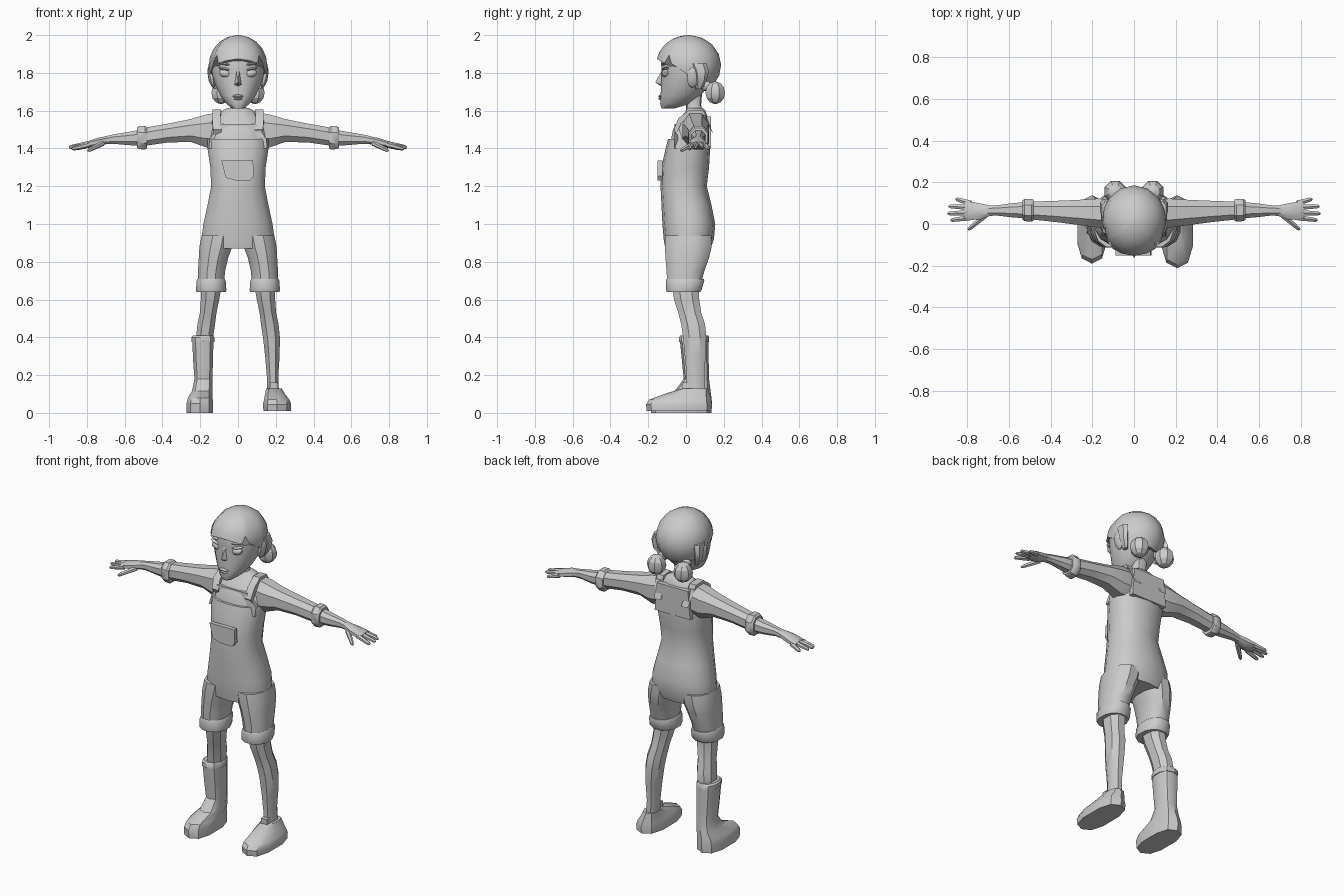
import bpy, math
from mathutils import Vector, Matrix

grey = bpy.data.materials.new("light grey")
grey.diffuse_color = (0.6, 0.6, 0.6, 1)


def make(name, verts, faces, angle=35, mirror=False):
    me = bpy.data.meshes.new(name)
    me.from_pydata([tuple(v) for v in verts], [], faces)
    me.materials.append(grey)
    ob = bpy.data.objects.new(name, me)
    bpy.context.collection.objects.link(ob)
    bpy.ops.object.select_all(action='DESELECT')
    ob.select_set(True)
    bpy.context.view_layer.objects.active = ob
    bpy.ops.object.shade_smooth_by_angle(angle=math.radians(angle))
    if mirror:
        ob.modifiers.new("mirror", 'MIRROR').use_mirror_merge = False
    return ob


def skin(rings):
    """Join equal-length vertex rings and cap both ends."""
    n = len(rings[0])
    verts = [v for r in rings for v in r]
    faces = [(i*n+j, i*n+(j+1) % n, (i+1)*n+(j+1) % n, (i+1)*n+j)
             for i in range(len(rings)-1) for j in range(n)]
    return verts, faces + [tuple(range(n))[::-1], tuple(range(len(verts)-n, len(verts)))]


def oval(n, p):
    """Unit superellipse points."""
    pts = []
    for k in range(n):
        a = 2*math.pi*(k+.5)/n
        c, s = math.cos(a), math.sin(a)
        pts.append((math.copysign(abs(c)**(2/p), c), math.copysign(abs(s)**(2/p), s)))
    return pts


def column(name, rows, n=12, p=2.3, side=0, **kw):
    """Upright loft; rows are z, x centre, half width, front y, back y."""
    s = side or 1
    rings = [[Vector((s*cx + s*u*rx, (f+b)/2 + v*(b-f)/2, z)) for u, v in oval(n, p)]
             for z, cx, rx, f, b in rows]
    v, f = skin(rings)
    if s < 0:
        f = [q[::-1] for q in f]
    return make(name, v, f, **kw)


def limb(name, rows, n=8, p=2.3, **kw):
    """Sideways loft; rows are x, y centre, half depth, bottom z, top z."""
    rings = [[Vector((x, cy + u*ry, (lo+hi)/2 + v*(hi-lo)/2)) for u, v in oval(n, p)]
             for x, cy, ry, lo, hi in rows]
    return make(name, *skin(rings), mirror=True, **kw)


def ball(name, c, r, seg=8, rows=6, mirror=True, tilt=0, angle=35):
    rings = []
    for i in range(rows+1):
        t = math.pi*(.04 + .92*i/rows) - math.pi/2
        rings.append([Vector(c) + Matrix.Rotation(tilt, 3, 'Y') @ Vector(
            (r[0]*math.cos(t)*u, r[1]*math.cos(t)*v, r[2]*math.sin(t))) for u, v in oval(seg, 2)])
    return make(name, *skin(rings), mirror=mirror, angle=angle)


def plate(name, outline, y0, y1, mirror=False):
    """Flat x-z outline with thickness along y."""
    return make(name, *skin([[Vector((x, y, z)) for x, z in outline] for y in (y1, y0)]), mirror=mirror)


# Overalls body and shirt yoke
column("overalls_body", [
    (.87, 0, .19, -.11, .13), (.92, 0, .198, -.118, .148), (1.0, 0, .187, -.125, .155),
    (1.1, 0, .165, -.13, .135), (1.2, 0, .145, -.135, .11), (1.3, 0, .15, -.13, .122),
    (1.4, 0, .165, -.108, .128), (1.45, 0, .165, -.095, .128)], n=14)
column("shirt_yoke", [
    (1.43, 0, .16, -.085, .122), (1.5, 0, .15, -.072, .122),
    (1.56, 0, .125, -.035, .118), (1.6, 0, .085, .0, .105), (1.615, 0, .055, .005, .09)])

# Bib, back panel, pocket and shoulder straps
bib = [(-.155, 1.4), (.155, 1.4), (.15, 1.45), (.1, 1.53), (-.1, 1.53), (-.15, 1.45)]
v, f = skin([[Vector((x, y + (.05*(z-1.4)/.13 if z > 1.4 else 0)
             + (.05 if abs(x) > .12 else 0), z)) for x, z in bib] for y in (-.09, -.11)])
make("bib", v, f)
plate("back_panel", [(-.12, 1.4), (.12, 1.4), (.105, 1.57), (-.105, 1.57)], .105, .132)
plate("pocket", [(-.065, 1.245), (-.01, 1.23), (.065, 1.23), (.083, 1.255), (.08, 1.335), (-.088, 1.335)],
      -.15, -.125)
strap = [(.11, -.065, 1.5), (.115, -.04, 1.56), (.112, .02, 1.605), (.11, .09, 1.6), (.09, .13, 1.5)]
make("shoulder_strap", *skin([[Vector((x+dx, y+dy, z+dz)) for dx, dy, dz in (
    (-.022, 0, 0), (.022, 0, 0), (.022, .015, -.025), (-.022, .015, -.025))] for x, y, z in strap]),
     mirror=True)

# Shorts with turned-up cuffs
column("shorts_leg", [
    (.66, .145, .07, -.1, .075), (.75, .14, .074, -.106, .1), (.82, .13, .08, -.112, .125),
    (.88, .117, .09, -.116, .14), (.94, .105, .09, -.115, .14)], mirror=True)
column("shorts_cuff", [
    (.64, .142, .08, -.105, .078), (.65, .142, .083, -.108, .085),
    (.70, .142, .079, -.11, .1), (.71, .142, .073, -.106, .098)], mirror=True)

# Legs
column("leg", [
    (.1, .185, .034, .0, .105), (.2, .183, .033, .0, .1), (.3, .182, .041, -.01, .108),
    (.4, .177, .048, -.02, .112), (.47, .168, .05, -.03, .105), (.53, .158, .047, -.045, .085),
    (.6, .148, .052, -.068, .075), (.68, .14, .058, -.08, .07)], n=8, mirror=True)

# Low shoe on one side, tall boot on the other
column("shoe", [
    (0.01, .207, .075, -.208, .135), (.045, .207, .078, -.212, .138), (.07, .205, .07, -.195, .132),
    (.1, .196, .055, -.115, .125), (.13, .19, .043, -.02, .115)], n=10, p=2.6, side=1)
column("boot", [
    (0, .202, .073, -.185, .135), (.05, .202, .073, -.19, .138), (.08, .2, .068, -.17, .135),
    (.115, .19, .056, -.06, .13), (.18, .183, .049, -.012, .122), (.28, .185, .055, -.022, .12),
    (.38, .186, .058, -.032, .118)], n=10, p=2.6, side=-1)
column("boot_collar", [
    (.375, .186, .063, -.037, .123), (.4, .186, .063, -.037, .123), (.41, .184, .055, -.03, .117)],
       n=10, side=-1)
plate("shoe_tongue", [(.165, .09), (.215, .09), (.21, .16), (.17, .16)], -.02, .01)

# Sleeves, rolled cuffs, forearms
limb("sleeve", [
    (.09, .05, .07, 1.4, 1.6), (.17, .052, .075, 1.4, 1.585), (.25, .055, .066, 1.43, 1.56),
    (.37, .06, .055, 1.428, 1.535), (.5, .065, .045, 1.41, 1.512)])
limb("sleeve_cuff", [(.482, .066, .054, 1.395, 1.515), (.492, .066, .059, 1.39, 1.523),
                     (.525, .067, .057, 1.392, 1.522), (.535, .067, .05, 1.4, 1.512)])
limb("forearm", [(.5, .066, .043, 1.41, 1.505), (.58, .066, .037, 1.415, 1.49),
                 (.66, .065, .026, 1.423, 1.476), (.71, .063, .027, 1.42, 1.464)])

# Hands
limb("palm", [(.69, .064, .026, 1.423, 1.468), (.74, .06, .042, 1.41, 1.458),
              (.79, .064, .047, 1.405, 1.442), (.815, .067, .042, 1.41, 1.434)])
fingers = [("thumb", (.715, .04, 1.428), (.795, -.027, 1.388)),
           ("index_finger", (.79, .03, 1.42), (.88, .018, 1.397)),
           ("middle_finger", (.79, .055, 1.425), (.895, .05, 1.405)),
           ("ring_finger", (.79, .08, 1.424), (.89, .085, 1.407)),
           ("little_finger", (.785, .1, 1.42), (.855, .12, 1.4))]
for name, a, b in fingers:
    a, b = Vector(a), Vector(b)
    rot = (b-a).to_track_quat('Z', 'Y').to_matrix()
    make(name, *skin([[a.lerp(b, t) + rot @ Vector((u*r, w*r, 0)) for u, w in oval(6, 2)]
                      for t, r in ((0, .015), (.55, .0125), (.9, .0105), (1, .005))]), mirror=True)

# Neck and head
column("neck", [(1.57, 0, .075, -.01, .1), (1.605, 0, .047, .0, .085), (1.63, 0, .04, .0, .08),
                (1.69, 0, .042, .0, .085)], n=10)
column("head", [
    (1.612, 0, .028, -.13, -.06), (1.635, 0, .062, -.138, .02), (1.68, 0, .095, -.137, .08),
    (1.73, 0, .12, -.134, .12), (1.78, 0, .136, -.133, .14), (1.82, 0, .143, -.132, .155),
    (1.88, 0, .142, -.138, .16), (1.94, 0, .11, -.105, .125)], n=16, p=2.1, angle=50)

# Face details
nose = [(-.007, -.13, 1.81), (.007, -.13, 1.81), (.022, -.125, 1.735), (-.022, -.125, 1.735),
        (0, -.163, 1.75), (0, -.13, 1.728)]
make("nose", nose, [(0, 4, 1), (1, 4, 2), (0, 3, 4), (3, 5, 4), (4, 5, 2), (0, 1, 2, 5, 3)])
ball("eye", (.066, -.105, 1.797), (.036, .023, .022), seg=12, tilt=-.2)
ball("upper_eyelid", (.067, -.104, 1.82), (.041, .026, .008), tilt=-.2)
ball("eyebrow", (.066, -.112, 1.847), (.042, .018, .007), tilt=-.15)
ball("upper_lip", (0, -.134, 1.677), (.032, .014, .008), mirror=False)
ball("lower_lip", (0, -.133, 1.664), (.025, .014, .008), mirror=False)
ball("ear", (.14, .035, 1.775), (.018, .032, .055), tilt=.2)

# Hair cap, cut along a hairline that drops from fringe to nape
line = [(0, 1.875), (25, 1.865), (42, 1.85), (50, 1.895), (58, 1.85), (90, 1.79), (110, 1.755),
        (130, 1.73), (180, 1.735)]


def hairline(deg):
    for (a, za), (b, zb) in zip(line, line[1:]):
        if deg <= b:
            return za + (zb-za)*(deg-a)/(b-a)


turns = sorted({s*d for d in (0, 25, 42, 50, 58, 90, 110, 130, 155) for s in (-1, 1)} | {180})
rings = []
for i in range(7):
    ring = []
    for d in turns:
        low = math.asin((hairline(abs(d)) - 1.84)/.16)
        t = low + (math.radians(86) - low)*i/6
        a = math.radians(d - 90)
        ring.append(Vector((.155*math.cos(t)*math.cos(a), .014 + .172*math.cos(t)*math.sin(a),
                            1.84 + .16*math.sin(t))))
    rings.append(ring)
make("hair_cap", *skin(rings), angle=40)

# Side locks and twin buns
column("side_lock", [(1.715, .118, .012, .05, .085), (1.76, .14, .018, .05, .11),
                     (1.81, .145, .02, .04, .12), (1.85, .135, .022, .02, .11)], n=6, mirror=True)
ball("hair_bun", (.09, .155, 1.695), (.055, .056, .06), angle=25)
ball("bun_tie", (.08, .11, 1.73), (.028, .03, .028))
